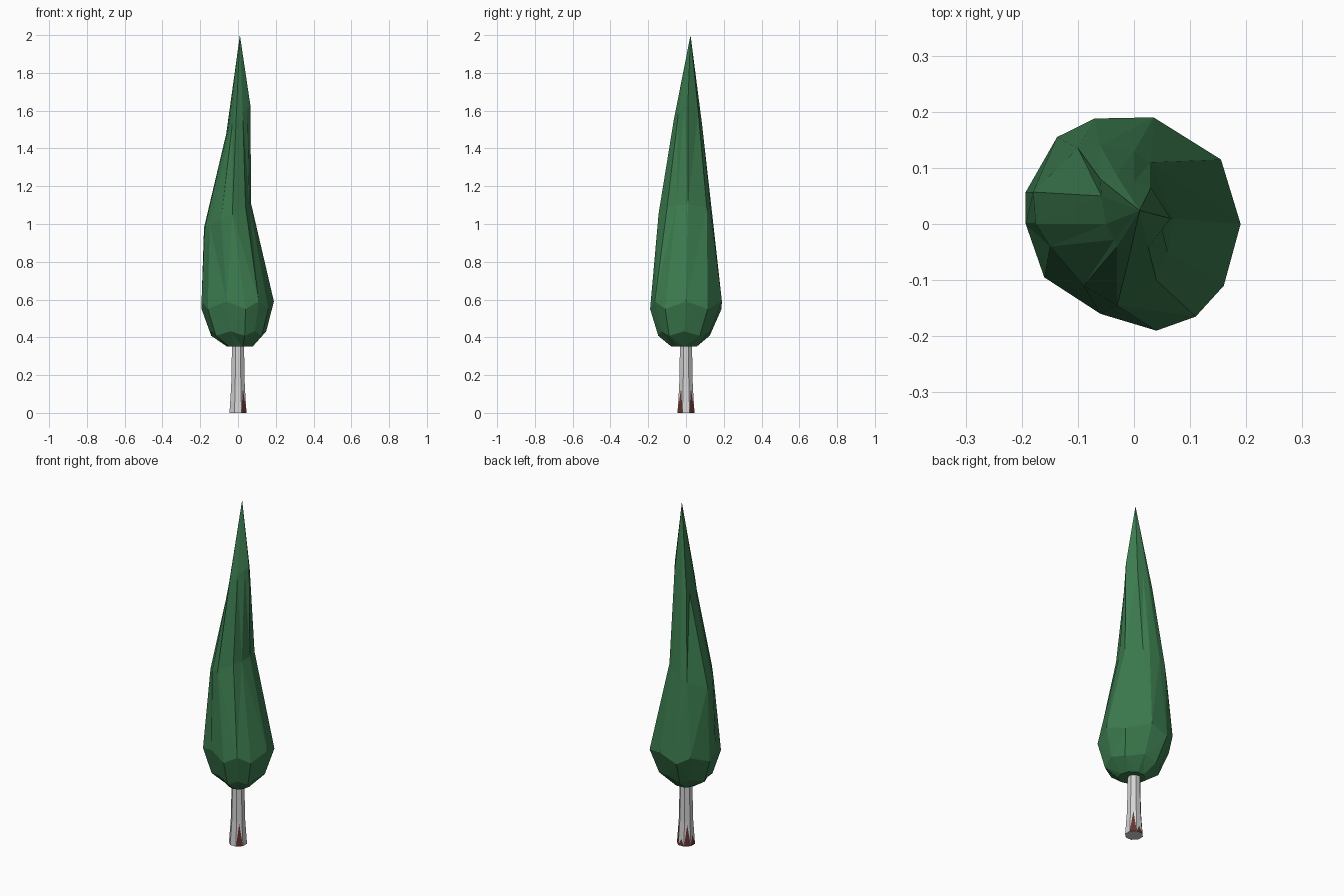
import bpy
import bmesh
import math
from mathutils import Vector

default_cube = bpy.data.objects.get("Cube")
if default_cube:
    bpy.data.objects.remove(default_cube)


def make_material(name, red, green, blue):
    material = bpy.data.materials.new(name)
    material.use_nodes = True
    colour = (red, green, blue, 1)
    material.diffuse_color = colour
    material.node_tree.nodes["Principled BSDF"].inputs["Base Color"].default_value = colour
    return material


def finish_object(name, bm, materials):
    """Turn a bmesh into a flat-shaded object with outward normals."""
    bmesh.ops.recalc_face_normals(bm, faces=bm.faces[:])
    mesh = bpy.data.meshes.new(name)
    bm.to_mesh(mesh)
    bm.free()
    for material in materials:
        mesh.materials.append(material)
    tree_part = bpy.data.objects.new(name, mesh)
    bpy.context.collection.objects.link(tree_part)
    return tree_part


def add_ring(bm, points):
    return [bm.verts.new(point) for point in points]


def bridge(bm, lower, upper):
    count = len(lower)
    for i in range(count):
        j = (i + 1) % count
        bm.faces.new((lower[i], lower[j], upper[j], upper[i]))


leaf_green = make_material("leaf green", .045, .2, .078)
bark_grey = make_material("bark grey", .66, .66, .66)
root_brown = make_material("root brown", .13, .035, .03)

# Foliage outlines, counter-clockwise from +x, as (x, y) at a height
belly = [(.19, 0), (.155, .115), (.035, .19), (-.07, .188), (-.137, .155), (-.193, .057),
         (-.193, 0), (-.16, -.095), (-.06, -.16), (.04, -.19), (.11, -.165), (.16, -.11)]
waist = [(.07, .01), (.03, .11), (0, .13), (-.06, .14), (-.1, .135), (-.18, .057),
         (-.175, 0), (-.15, -.04), (-.09, -.11), (-.03, -.145), (.04, -.1), (.06, -.05)]
neck = [(.065, .01), (.03, .065), (0, .075), (-.03, .085), (-.06, .08), (-.058, .05),
        (-.05, 0), (-.035, -.028), (-.03, -.04), (-.01, -.065), (.025, -.04), (.05, -.01)]


def outline_at(outline, height, lean=0, wobble=0):
    """Lift an outline, tilting it along x and staggering every other corner."""
    return [Vector((x, y, height + lean * x + wobble * (-1) ** i))
            for i, (x, y) in enumerate(outline)]


def shrunk(outline, factor_x, factor_y, shift_x, shift_y):
    return [(x * factor_x + shift_x, y * factor_y + shift_y) for x, y in outline]


# Foliage: stacked uneven rings closing to a single point
bm = bmesh.new()
layers = [
    outline_at(shrunk(belly, .36, .36, .01, -.01), .352),
    outline_at(shrunk(belly, .76, .72, .005, -.01), .42, wobble=.012),
    outline_at(belly, .57, wobble=.02),
    outline_at(waist, 1.07, lean=.5),
    outline_at(neck, 1.56, lean=1.1),
]
rings = [add_ring(bm, layer) for layer in layers]
for lower, upper in zip(rings, rings[1:]):
    bridge(bm, lower, upper)
apex = bm.verts.new((.01, .024, 2))
for i, corner in enumerate(rings[-1]):
    bm.faces.new((corner, rings[-1][(i + 1) % len(rings[-1])], apex))
bm.faces.new(rings[0][::-1])
bmesh.ops.triangulate(bm, faces=bm.faces[:])
finish_object("foliage", bm, [leaf_green])

# Trunk: eight-sided shaft with a flared foot
SIDES = 8


def circle(radius, height):
    angles = [math.tau * (i + .5) / SIDES for i in range(SIDES)]
    return [Vector((radius * math.cos(a), radius * math.sin(a), height)) for a in angles]


bm = bmesh.new()
foot = add_ring(bm, circle(.049, 0))
shoulder = add_ring(bm, circle(.039, .14))
top = add_ring(bm, circle(.034, .38))
bridge(bm, shoulder, top)
bm.faces.new(top)
bm.faces.new(foot[::-1])

# Pointed brown wedges at the foot, alternating tall, short and bare sides
wedge_heights = [.13, .04, .12, .06, 0, 0, .13, 0]
for i, height in enumerate(wedge_heights):
    j = (i + 1) % SIDES
    a, b, c, d = foot[i], foot[j], shoulder[j], shoulder[i]
    if not height:
        bm.faces.new((a, b, c, d))
        continue
    tip_place = ((a.co + b.co) / 2).lerp((c.co + d.co) / 2, height / .14)
    tip = bm.verts.new(tip_place)
    wedge = bm.faces.new((a, b, tip))
    wedge.material_index = 1
    for corners in ((b, c, tip), (c, d, tip), (d, a, tip)):
        bm.faces.new(corners)
finish_object("trunk", bm, [bark_grey, root_brown])
